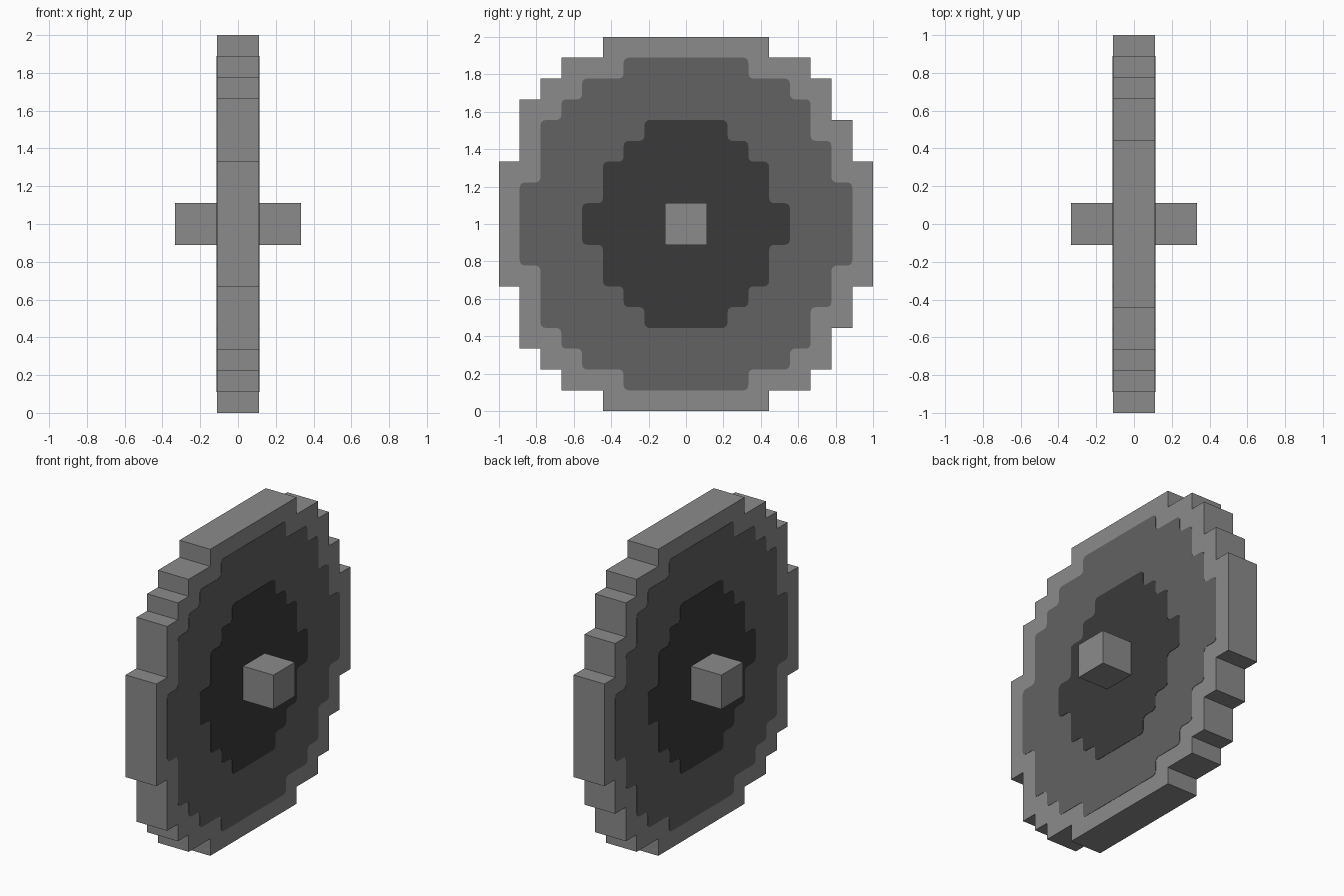
import bpy, bmesh, math
from mathutils import Vector

if "Cube" in bpy.data.objects:
    bpy.data.objects.remove(bpy.data.objects["Cube"])

U = 1 / 9  # block size of the stepped wheel


def material(name, v):
    m = bpy.data.materials.new(name)
    m.diffuse_color = (v, v, v, 1)
    m.use_nodes = True
    m.node_tree.nodes["Principled BSDF"].inputs["Base Color"].default_value = m.diffuse_color
    return m


LIGHT = material("light grey", 0.258)
MID = material("mid grey", 0.122)
DARK = material("dark grey", 0.042)


def stepped(right, left):
    """Closed (y, z) outline from (top height, half width) steps, mirrored in z."""
    def quarter(steps):
        pts = []
        for i, (z, w) in enumerate(steps):
            if i:
                pts.append((steps[i - 1][1], z))
            pts.append((w, z))
        return pts
    r, l = quarter(right), quarter(left)
    return ([Vector(p) * U for p in r]
            + [Vector((y, -z)) * U for y, z in reversed(r)]
            + [Vector((-y, -z)) * U for y, z in l]
            + [Vector((-y, z)) * U for y, z in reversed(l)])


def rounded(pts, radius, seg=3):
    """Replace every right-angled corner by a small arc."""
    out = []
    for i, p in enumerate(pts):
        a = (pts[i - 1] - p).normalized() * radius
        b = (pts[(i + 1) % len(pts)] - p).normalized() * radius
        for k in range(seg + 1):
            t = k / seg * math.pi / 2
            out.append(p + a * (1 - math.sin(t)) + b * (1 - math.cos(t)))
    return out


def slab(name, pts, x0, x1, mat):
    """Extrude a (y, z) outline along x, centred on the axle height."""
    bm = bmesh.new()
    face = bm.faces.new([bm.verts.new((x0, p.x, p.y + 1)) for p in pts])
    new = bmesh.ops.extrude_face_region(bm, geom=[face])["geom"]
    bmesh.ops.translate(bm, vec=(x1 - x0, 0, 0),
                        verts=[v for v in new if isinstance(v, bmesh.types.BMVert)])
    bmesh.ops.recalc_face_normals(bm, faces=bm.faces)
    me = bpy.data.meshes.new(name)
    bm.to_mesh(me)
    bm.free()
    me.materials.append(mat)
    ob = bpy.data.objects.new(name, me)
    bpy.context.collection.objects.link(ob)
    return ob


# Wheel body, slightly wider-stepped on the -y side
right = [(9, 4), (8, 6), (7, 7), (5, 8), (3, 9)]
left = [(9, 4), (8, 6), (7, 7), (6, 8), (3, 9)]
slab("wheel_rim", stepped(right, left), -U, U, LIGHT)

# Painted side plates: sidewall one block inside the rim, and dark centre
inset = lambda steps: [(z - 1, w - 1) for z, w in steps]
sidewall = rounded(stepped(inset(right), inset(left)), 0.026)
hub_steps = [(5, 2), (4, 3), (3, 4), (1, 5)]
hub = rounded(stepped(hub_steps, hub_steps), 0.026)
for name, pts, start, end, mat in (("sidewall", sidewall, 0, 0.002, MID),
                                   ("hub_face", hub, 0.002, 0.004, DARK)):
    ob = slab(name, pts, U + start, U + end, mat)
    ob.modifiers.new("both sides", 'MIRROR').use_axis = (True, False, False)

# Square axle through the centre
square = [Vector(p) * U for p in ((1, 1), (1, -1), (-1, -1), (-1, 1))]
slab("axle", square, -3 * U, 3 * U, LIGHT)
